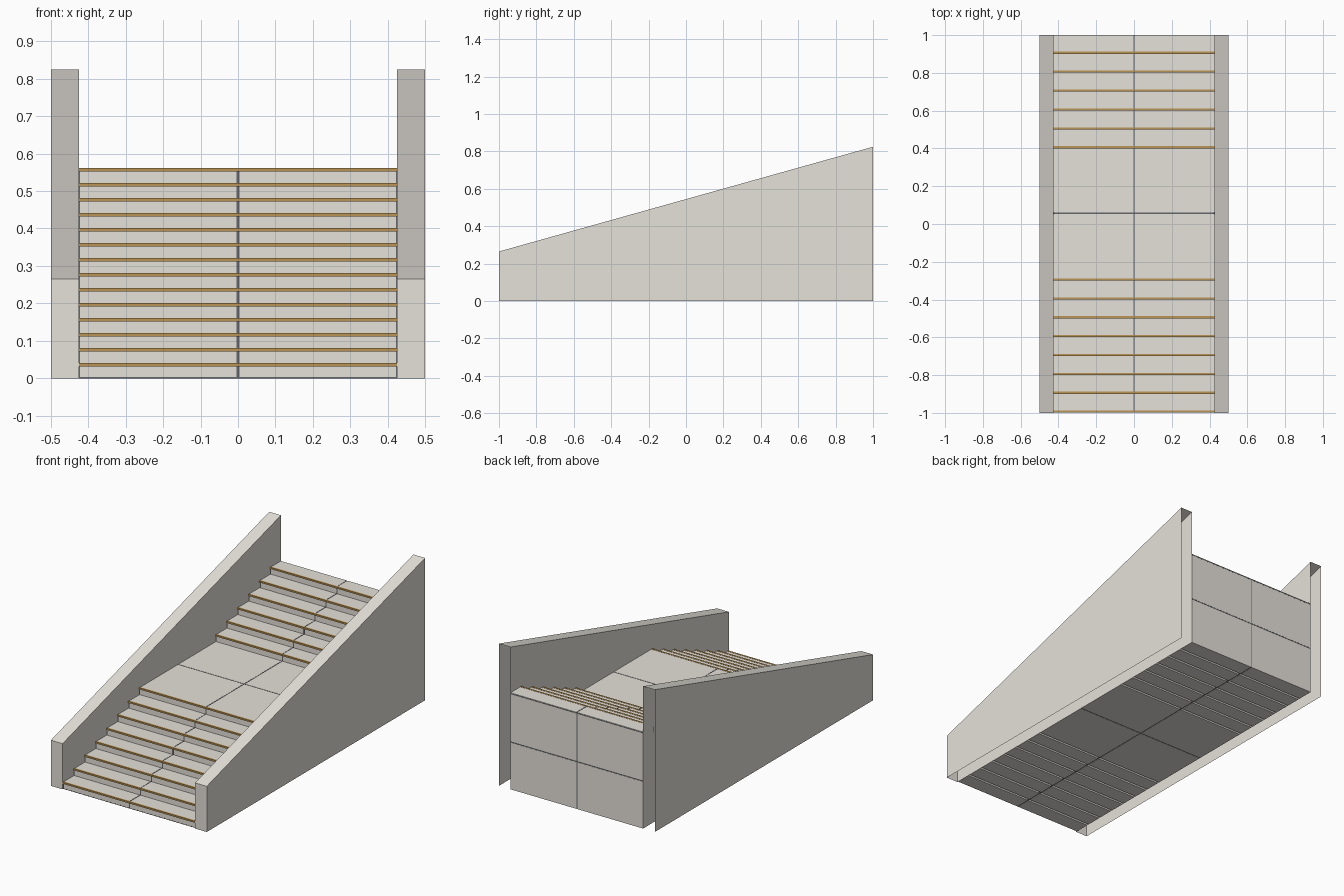
import bpy, bmesh

if "Cube" in bpy.data.objects:
    bpy.data.objects.remove(bpy.data.objects["Cube"])

def material(name, rgb):
    m = bpy.data.materials.new(name)
    m.diffuse_color = (*rgb, 1)
    m.use_nodes = True
    m.node_tree.nodes["Principled BSDF"].inputs["Base Color"].default_value = m.diffuse_color
    return m

STONE = material("pale stone", (0.79, 0.757, 0.70))
GROUT = material("dark grout", (0.13, 0.135, 0.14))
BRASS = material("brass nosing", (0.50, 0.30, 0.09))

def finish(name, bm, mat):
    bmesh.ops.recalc_face_normals(bm, faces=bm.faces)
    me = bpy.data.meshes.new(name)
    bm.to_mesh(me)
    bm.free()
    me.materials.append(mat)
    ob = bpy.data.objects.new(name, me)
    bpy.context.collection.objects.link(ob)
    return ob

def add_box(bm, x, y, z):
    vs = bmesh.ops.create_cube(bm, size=1)["verts"]
    for v in vs:
        for i, (lo, hi) in enumerate((x, y, z)):
            v.co[i] = lo if v.co[i] < 0 else hi

def extrude_profile(bm, pts, x0, x1):
    # closed prism from a (y, z) side profile
    a = [bm.verts.new((x0, y, z)) for y, z in pts]
    b = [bm.verts.new((x1, y, z)) for y, z in pts]
    bm.faces.new(a)
    bm.faces.new(b[::-1])
    n = len(pts)
    for i in range(n):
        j = (i + 1) % n
        bm.faces.new((a[j], a[i], b[i], b[j]))

RISE, HALF = 0.04, 0.425
GAP = 0.012      # open slot under each step
JOINT = 0.0035   # half width of the narrow joints
D = 0.001        # joint depth
# riser positions: eight lower steps, a long landing, six upper steps
risers = [-0.993 + 0.1 * i for i in range(8)] + [0.407 + 0.1 * i for i in range(6)]
ends = risers[1:] + [1.0]
LAST = len(risers) - 1
mid_landing = (risers[7] + risers[8]) / 2

# side walls: sloped, open at the back and underneath
for side, name in ((1, "right_wall"), (-1, "left_wall")):
    bm = bmesh.new()
    extrude_profile(bm, [(-1, 0), (1, 0), (1, 0.825), (-1, 0.265)], side * HALF, side * 0.5)
    bmesh.ops.recalc_face_normals(bm, faces=bm.faces)
    hidden = [f for f in bm.faces if f.normal.y > 0.9 or f.normal.z < -0.9]
    bmesh.ops.delete(bm, geom=hidden, context='FACES')
    finish(name, bm, STONE)

# dark core that shows in the joints
bm = bmesh.new()
profile = [(1 - D, 0.02), (risers[0] + D, 0.02)]
for i, y in enumerate(risers):
    if i:
        profile.append((y + D, i * RISE - D))
    profile.append((y + D, (i + 1) * RISE - D))
profile.append((1 - D, (LAST + 1) * RISE - D))
extrude_profile(bm, profile, -HALF + 0.001, HALF - 0.001)
finish("grout_core", bm, GROUT)

# joint lines underneath, along the riser sides and on the outer edges
bm = bmesh.new()
add_box(bm, (-JOINT, JOINT), (risers[0] + D, 1 - D), (D, 0.021))
add_box(bm, (-HALF, HALF), (mid_landing - JOINT, mid_landing + JOINT), (D, 0.021))
add_box(bm, (-HALF, HALF), (risers[0] - 0.0005, risers[0] + 0.002), (0, 0.003))
top = (LAST + 1) * RISE
add_box(bm, (-HALF, HALF), (0.998, 1.0004), (top - 0.008, top - 0.003))
for i, y in enumerate(risers):
    for side in (-1, 1):
        x = sorted((side * (HALF - 0.003), side * HALF))
        add_box(bm, x, (y - 0.0005, y + 0.002), (i * RISE, (i + 1) * RISE - 0.004))
finish("grout_lines", bm, GROUT)

# stone blocks, a left and right one per step
bm = bmesh.new()
for i, (y0, y1) in enumerate(zip(risers, ends)):
    top = (i + 1) * RISE
    for x in ((-HALF, -JOINT), (JOINT, HALF)):
        if i == LAST:                # back wall split in height
            add_box(bm, x, (y0, y1), (0, 0.275 - JOINT))
            add_box(bm, x, (y0, y1), (0.275 + JOINT, top))
            continue
        front = y0
        if i == 7:                   # landing split lengthwise
            add_box(bm, x, (y0, mid_landing - JOINT), (0, top))
            front = mid_landing + JOINT
        extrude_profile(bm, [(front, 0), (y1 - GAP, 0), (y1 - GAP, 0.02),
                             (y1 - 0.002, 0.02), (y1 - 0.002, top), (front, top)], *x)
finish("stone_steps", bm, STONE)

# brass nosing on every step edge
bm = bmesh.new()
for i, y in enumerate(risers):
    top = (i + 1) * RISE
    add_box(bm, (-HALF, HALF), (y - 0.006, y + 0.005), (top - 0.008, top + 0.001))
finish("step_nosings", bm, BRASS)
